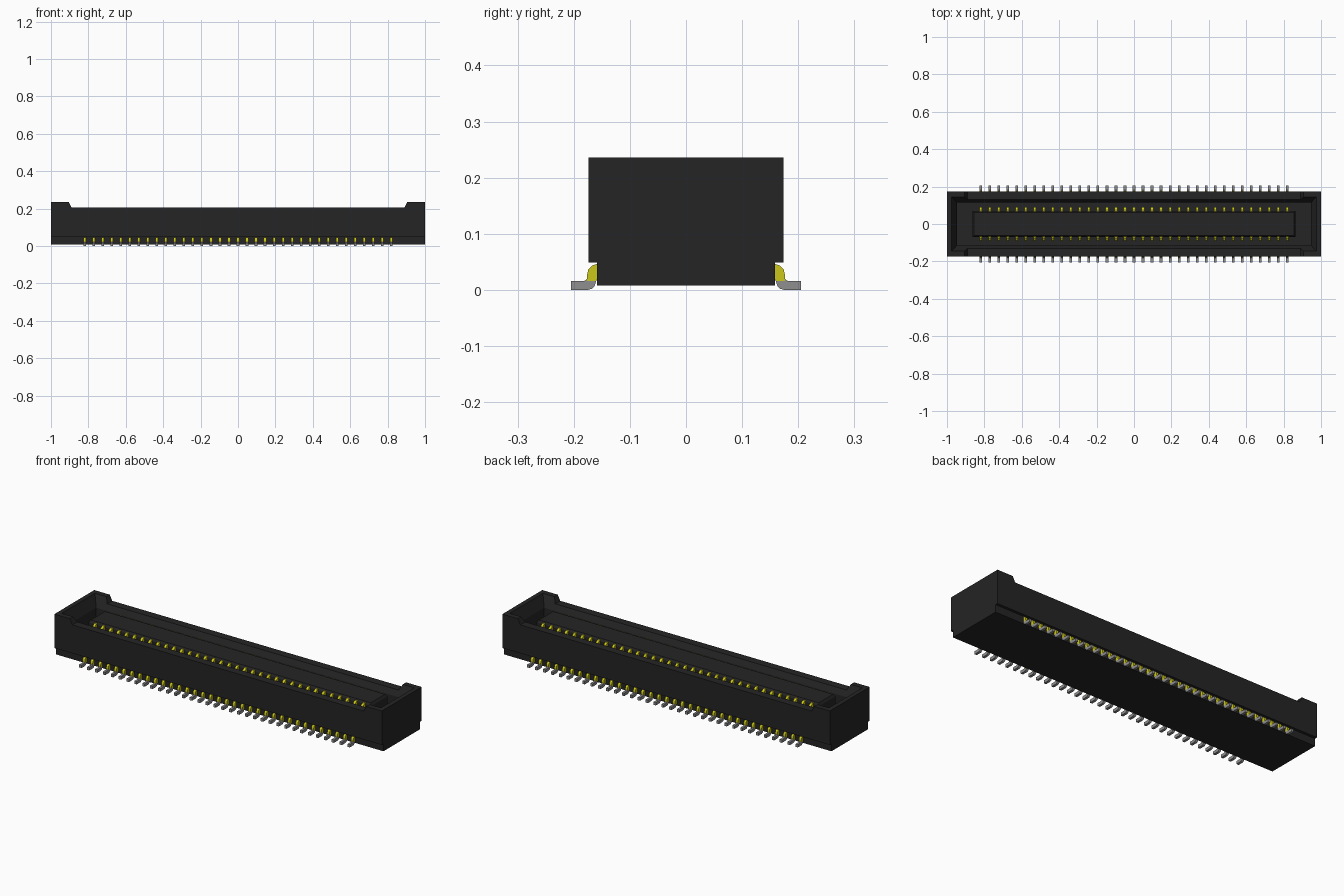
import bpy, bmesh

cube = bpy.data.objects.get("Cube")
if cube:
    bpy.data.objects.remove(cube, do_unlink=True)


def material(name, rgb):
    m = bpy.data.materials.new(name)
    m.use_nodes = True
    m.diffuse_color = (*rgb, 1)
    m.node_tree.nodes["Principled BSDF"].inputs["Base Color"].default_value = (*rgb, 1)
    return m


black = material("black plastic", (0.018, 0.018, 0.018))
gold = material("yellow gold", (0.6, 0.57, 0.01))
tin = material("grey tin", (0.28, 0.275, 0.28))


def finish(bm, name, mat):
    bmesh.ops.recalc_face_normals(bm, faces=bm.faces)
    mesh = bpy.data.meshes.new(name)
    bm.to_mesh(mesh)
    bm.free()
    mesh.materials.append(mat)
    ob = bpy.data.objects.new(name, mesh)
    bpy.context.collection.objects.link(ob)
    return ob


def skin(bm, rings):
    """Close a stack of equal-length vertex rings into a solid."""
    rings = [[bm.verts.new(p) for p in r] for r in rings]
    n = len(rings[0])
    for a, b in zip(rings, rings[1:]):
        for i in range(n):
            j = (i + 1) % n
            bm.faces.new((a[i], a[j], b[j], b[i]))
    bm.faces.new(rings[0][::-1])
    bm.faces.new(rings[-1])


def prism_x(bm, profile, x0, x1, side=1):
    skin(bm, [[(x, side * y, z) for y, z in profile] for x in (x0, x1)])


def rect_stack(bm, levels):
    skin(bm, [[(-a, -b, z), (a, -b, z), (a, b, z), (-a, b, z)] for a, b, z in levels])


def cut(target, cutter):
    cutter.hide_render = True
    mod = target.modifiers.new("cut", "BOOLEAN")
    mod.operation = "DIFFERENCE"
    mod.solver = "EXACT"
    mod.object = cutter
    bpy.context.view_layer.objects.active = target
    bpy.ops.object.modifier_apply(modifier=mod.name)
    bpy.data.objects.remove(cutter, do_unlink=True)


# Housing: stepped cross-section running the full length
half = [(0.159, 0.008), (0.159, 0.049), (0.174, 0.049), (0.174, 0.236)]
bm = bmesh.new()
prism_x(bm, half + [(-y, z) for y, z in reversed(half)], -1, 1)
housing = finish(bm, "housing", black)

# Lowered long walls between the raised ends
bm = bmesh.new()
notch = [(-0.89, 0.206), (0.89, 0.206), (0.905, 0.236), (0.905, 0.3), (-0.905, 0.3), (-0.905, 0.236)]
skin(bm, [[(x, y, z) for x, z in notch] for y in (-0.3, 0.3)])
cut(housing, finish(bm, "notch_cutter", black))

# Mating cavity with a chamfered lead-in
bm = bmesh.new()
rect_stack(bm, [(0.947, 0.115, 0.05), (0.947, 0.115, 0.175), (0.975, 0.145, 0.236), (0.975, 0.145, 0.3)])
cut(housing, finish(bm, "cavity_cutter", black))

# Central tongue
bm = bmesh.new()
rect_stack(bm, [(0.863, 0.07, 0.04), (0.863, 0.07, 0.187), (0.855, 0.062, 0.2)])
finish(bm, "tongue", black)

# Two rows of contacts, bent leads and solder feet
COUNT, PITCH, WIDE = 35, 0.0482, 0.007
parts = {
    "contacts": (gold, [(0.06, 0.045), (0.092, 0.045), (0.092, 0.172), (0.086, 0.186),
                        (0.075, 0.194), (0.06, 0.194)]),
    "lead_bends": (gold, [(0.15, 0.046), (0.16, 0.046), (0.168, 0.043), (0.174, 0.037),
                          (0.176, 0.028), (0.176, 0.016), (0.16, 0.016), (0.15, 0.03)]),
    "solder_feet": (tin, [(0.205, 0), (0.205, 0.016), (0.181, 0.016), (0.176, 0.02), (0.16, 0.016),
                          (0.163, 0.007), (0.168, 0.002), (0.175, 0)]),
}
for name, (mat, profile) in parts.items():
    bm = bmesh.new()
    for i in range(COUNT):
        x = (i - (COUNT - 1) / 2) * PITCH
        for side in (-1, 1):
            prism_x(bm, profile, x - WIDE, x + WIDE, side)
    finish(bm, name, mat)
